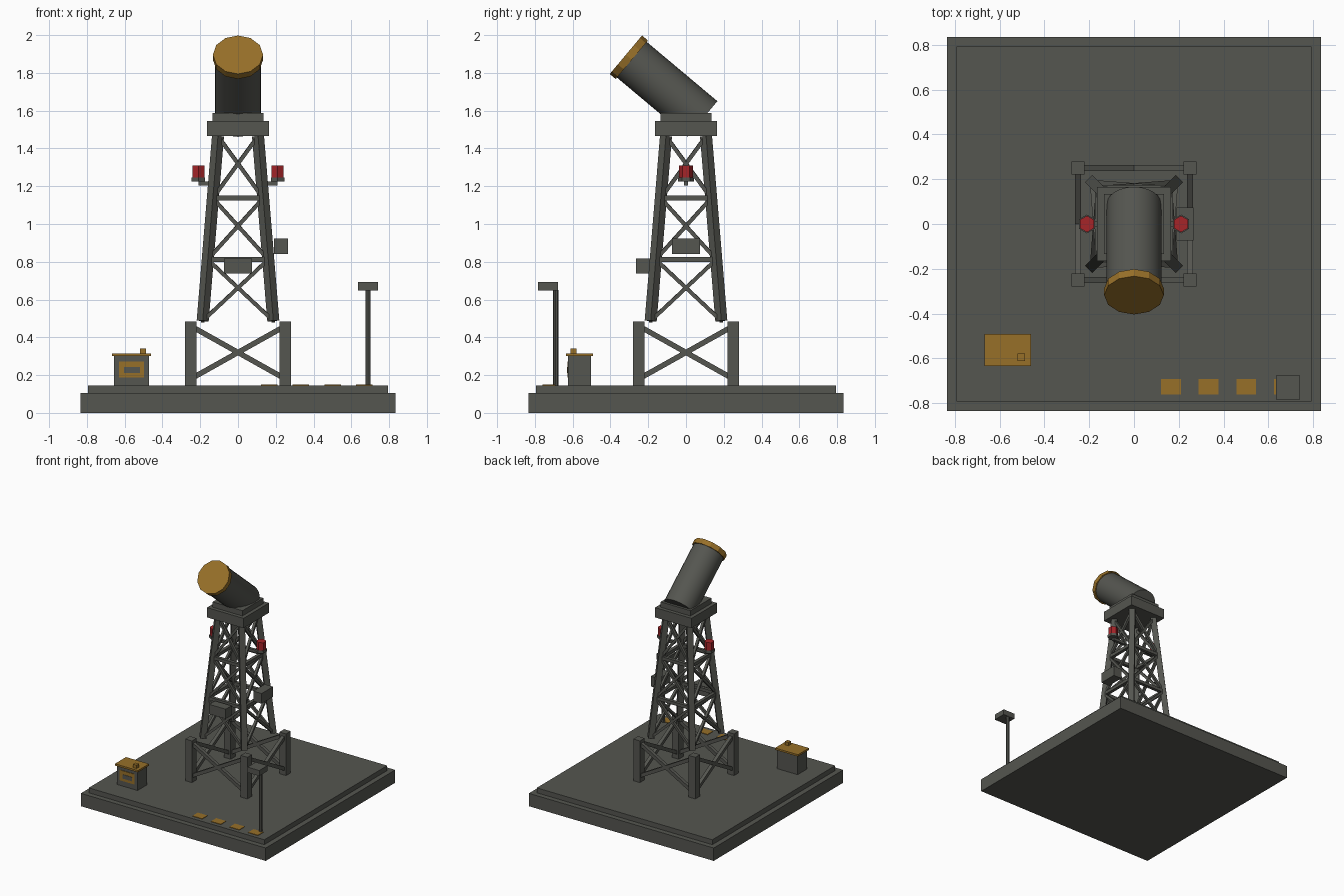
import bpy
from math import cos, sin, radians
from mathutils import Vector

if "Cube" in bpy.data.objects:
    bpy.data.objects.remove(bpy.data.objects["Cube"], do_unlink=True)


def material(name, rgb):
    mat = bpy.data.materials.new(name)
    mat.use_nodes = True
    colour = (*rgb, 1.0)
    mat.diffuse_color = colour
    mat.node_tree.nodes["Principled BSDF"].inputs["Base Color"].default_value = colour
    return mat


STEEL = material("dark steel", (0.09, 0.092, 0.08))
GOLD = material("ochre gold", (0.31, 0.16, 0.022))
RED = material("signal red", (0.38, 0.018, 0.022))


def finish(name, mat):
    obj = bpy.context.object
    obj.name = name
    obj.data.materials.append(mat)
    return obj


def box(name, x, y, z, mat=STEEL):
    """Box from (low, high) ranges on each axis."""
    spans = (x, y, z)
    bpy.ops.mesh.primitive_cube_add(size=1, location=[(a + b) / 2 for a, b in spans])
    obj = finish(name, mat)
    obj.scale = [b - a for a, b in spans]
    return obj


def beam(name, start, end, width):
    """Square bar between two points."""
    a, b = Vector(start), Vector(end)
    bpy.ops.mesh.primitive_cube_add(size=1, location=(a + b) / 2)
    obj = finish(name, STEEL)
    obj.scale = (width, width, (b - a).length)
    obj.rotation_euler = (b - a).to_track_quat('Z', 'Y').to_euler()


def rod(name, start, end, radius, sides, mat, smooth=False):
    a, b = Vector(start), Vector(end)
    bpy.ops.mesh.primitive_cylinder_add(vertices=sides, radius=radius,
                                        depth=(b - a).length, location=(a + b) / 2)
    obj = finish(name, mat)
    obj.rotation_euler = (b - a).to_track_quat('Z', 'Y').to_euler()
    if smooth:
        bpy.ops.object.shade_smooth_by_angle(angle=radians(35))


def on_side(side, u, out, z):
    """Point on one of four tower sides: u along the side, out from the axis."""
    return [(u, -out, z), (out, u, z), (-u, out, z), (-out, -u, z)][side]


# Stepped ground slab
box("base_slab", (-0.835, 0.835), (-0.835, 0.835), (0, 0.105))
box("upper_slab", (-0.793, 0.793), (-0.793, 0.793), (0.105, 0.145))

# Footing posts and tapered legs
LEVELS = [0.487, 0.812, 1.137, 1.465]


def half_width(z):
    t = (z - LEVELS[0]) / (LEVELS[-1] - LEVELS[0])
    return 0.187 + t * (0.106 - 0.187)


for sx in (-1, 1):
    for sy in (-1, 1):
        cx, cy = sx * 0.25, sy * 0.25
        box("footing_post", (cx - 0.03, cx + 0.03), (cy - 0.03, cy + 0.03), (0.145, 0.485))
        low, high = half_width(LEVELS[0]), half_width(LEVELS[-1])
        beam("tower_leg", (sx * low, sy * low, LEVELS[0]), (sx * high, sy * high, LEVELS[-1]), 0.045)

# Cross bracing on all four sides
for side in range(4):
    for s in (-1, 1):
        beam("footing_brace", on_side(side, -s * 0.25, 0.25, 0.46),
             on_side(side, s * 0.25, 0.25, 0.18), 0.028)
        for z0, z1 in zip(LEVELS, LEVELS[1:]):
            w0, w1 = half_width(z0), half_width(z1)
            beam("tower_brace", on_side(side, -s * w0, w0, z0), on_side(side, s * w1, w1, z1), 0.02)
    for z in LEVELS[1:3]:
        w = half_width(z)
        beam("tower_rail", on_side(side, -w, w, z), on_side(side, w, w, z), 0.026)

# Equipment boxes on the tower
box("front_equipment_box", (-0.074, 0.074), (-0.265, -0.19), (0.738, 0.817))
box("side_equipment_box", (0.19, 0.265), (-0.074, 0.074), (0.84, 0.923))

# Head platform
box("platform", (-0.165, 0.165), (-0.165, 0.165), (1.465, 1.545))
box("platform_cap", (-0.135, 0.135), (-0.135, 0.135), (1.545, 1.588))

# Tilted barrel with a gold front disc
axis = Vector((0, -cos(radians(40)), sin(radians(40))))
tail = Vector((0, 0.087, 1.556))
rod("barrel", tail, tail + axis * 0.49, 0.123, 24, STEEL, smooth=True)
rod("barrel_disc", tail + axis * 0.488, tail + axis * 0.529, 0.133, 12, GOLD)

# Warning lamps on side arms
for s in (-1, 1):
    x = s * 0.21
    beam("lamp_arm", (s * 0.1, 0, 1.215), (x, 0, 1.215), 0.022)
    rod("lamp_base", (x, 0, 1.225), (x, 0, 1.247), 0.042, 6, STEEL)
    rod("warning_lamp", (x, 0, 1.247), (x, 0, 1.31), 0.037, 6, RED)

# Guard hut
box("hut_body", (-0.656, -0.47), (-0.624, -0.503), (0.145, 0.3))
box("hut_roof", (-0.667, -0.46), (-0.635, -0.492), (0.3, 0.315), GOLD)
box("hut_chimney", (-0.52, -0.487), (-0.612, -0.579), (0.315, 0.342), GOLD)
box("hut_window_frame", (-0.63, -0.497), (-0.628, -0.622), (0.188, 0.272), GOLD)
box("hut_window", (-0.603, -0.518), (-0.631, -0.622), (0.21, 0.243))

# Floodlight post
rod("floodlight_post", (0.688, -0.69, 0.145), (0.688, -0.69, 0.65), 0.014, 8, STEEL)
box("floodlight_head", (0.635, 0.741), (-0.784, -0.677), (0.648, 0.693))

# Painted ground markings
for i in range(4):
    x = 0.165 + i * 0.168
    box("ground_marking", (x - 0.044, x + 0.044), (-0.761, -0.692), (0.143, 0.149), GOLD)
